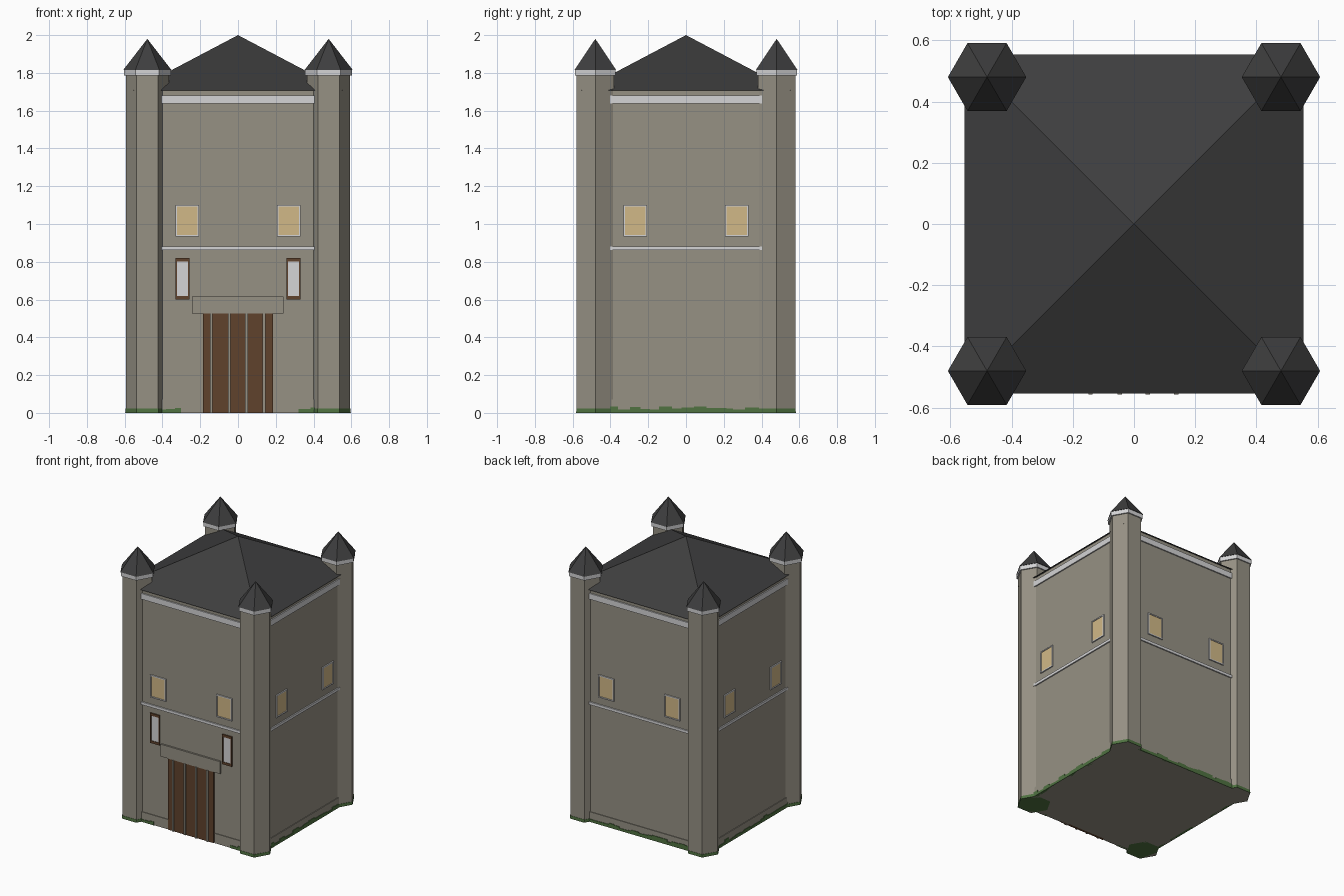
import bpy, bmesh, math, random
from mathutils import Matrix, Vector

if "Cube" in bpy.data.objects:
    bpy.data.objects.remove(bpy.data.objects["Cube"])

random.seed(4)


def material(name, r, g, b):
    m = bpy.data.materials.new(name)
    m.diffuse_color = (r, g, b, 1)
    m.use_nodes = True
    m.node_tree.nodes["Principled BSDF"].inputs["Base Color"].default_value = m.diffuse_color
    return m


STONE = material("stone", 0.305, 0.283, 0.231)
SLATE = material("dark slate", 0.048, 0.048, 0.049)
TRIM = material("pale trim", 0.66, 0.66, 0.67)
WOOD = material("brown wood", 0.115, 0.054, 0.025)
GLOW = material("warm window", 0.64, 0.485, 0.242)
MOSS = material("moss green", 0.08, 0.17, 0.053)

WALL = 0.54      # distance of each wall from the centre
TOWER = 0.48     # tower centre offset


def finish(name, bm, mat):
    bmesh.ops.recalc_face_normals(bm, faces=bm.faces)
    me = bpy.data.meshes.new(name)
    bm.to_mesh(me)
    bm.free()
    me.materials.append(mat)
    ob = bpy.data.objects.new(name, me)
    bpy.context.collection.objects.link(ob)
    return ob


def add_box(bm, lo, hi, turn=0):
    lo, hi = Vector(lo), Vector(hi)
    mat = (Matrix.Rotation(turn * math.pi / 2, 4, 'Z')
           @ Matrix.Translation((lo + hi) / 2)
           @ Matrix.Diagonal((*(hi - lo), 1)))
    bmesh.ops.create_cube(bm, size=1, matrix=mat)


def plates(name, rects, depth, mat, side=0):
    """Thin boxes (u0, u1, z0, z1) on one wall; side 0 is the front."""
    bm = bmesh.new()
    for u0, u1, z0, z1 in rects:
        add_box(bm, (u0, -WALL - depth, z0), (u1, -WALL + 0.01, z1), side)
    return finish(name, bm, mat)


def cone(name, x, y, r0, r1, z0, z1, sides, mat, spin=0):
    bm = bmesh.new()
    bmesh.ops.create_cone(
        bm, cap_ends=True, segments=sides, radius1=r0, radius2=r1, depth=z1 - z0,
        matrix=Matrix.Translation((x, y, (z0 + z1) / 2)) @ Matrix.Rotation(spin, 4, 'Z'))
    bmesh.ops.remove_doubles(bm, verts=bm.verts, dist=1e-5)
    return finish(name, bm, mat)


def hexagon(name, x, y, r0, r1, z0, z1, mat):
    # hexagon with corners pointing along x
    bm = bmesh.new()
    pts = [(math.cos(math.radians(60 * k)), math.sin(math.radians(60 * k))) for k in range(6)]
    low = [bm.verts.new((x + r0 * c, y + r0 * s, z0)) for c, s in pts]
    if r1:
        high = [bm.verts.new((x + r1 * c, y + r1 * s, z1)) for c, s in pts]
        bm.faces.new(high)
    else:
        high = [bm.verts.new((x, y, z1))] * 6
    bm.faces.new(low[::-1])
    for k in range(6):
        n = (k + 1) % 6
        ring = [low[k], low[n], high[n], high[k]]
        bm.faces.new(ring if r1 else ring[:3])
    return finish(name, bm, mat)


def frame_bars(u0, u1, z0, z1, w, h):
    return [(u0, u0 + w, z0, z1), (u1 - w, u1, z0, z1),
            (u0 + w, u1 - w, z0, z0 + h), (u0 + w, u1 - w, z1 - h, z1)]


# main body and pyramid roof
bm = bmesh.new()
add_box(bm, (-WALL, -WALL, 0), (WALL, WALL, 1.708))
finish("main_body", bm, STONE)

bm = bmesh.new()
e = 0.554
base = [bm.verts.new((sx * e, sy * e, 1.708)) for sx, sy in ((-1, -1), (1, -1), (1, 1), (-1, 1))]
apex = bm.verts.new((0, 0, 2.0))
bm.faces.new(base)
for k in range(4):
    bm.faces.new((base[k], base[(k + 1) % 4], apex))
finish("main_roof", bm, SLATE)

# corner towers
for sx in (-1, 1):
    for sy in (-1, 1):
        x, y = sx * TOWER, sy * TOWER
        tag = ("front" if sy < 0 else "back") + ("_left" if sx < 0 else "_right")
        hexagon(tag + "_tower", x, y, 0.114, 0.114, 0, 1.79, STONE)
        hexagon(tag + "_tower_trim", x, y, 0.124, 0.124, 1.785, 1.815, TRIM)
        hexagon(tag + "_tower_roof", x, y, 0.128, 0, 1.815, 1.98, SLATE)
        hexagon(tag + "_tower_moss", x, y, 0.117, 0.116, 0, 0.022, MOSS)

# details repeated on each wall
for side, tag in enumerate(("front", "right", "back", "left")):
    plates(tag + "_cornice", [(-0.42, 0.42, 1.638, 1.68)], 0.009, TRIM, side)
    plates(tag + "_belt_trim", [(-0.42, 0.42, 0.862, 0.882)], 0.009, TRIM, side)
    plinth = [(-0.42, -0.19, 0, 0.072), (0.19, 0.42, 0, 0.072)] if side == 0 else [(-0.42, 0.42, 0, 0.072)]
    plates(tag + "_plinth", plinth, 0.005, STONE, side)
    bars, panes = [], []
    for u0, u1 in ((-0.332, -0.206), (0.206, 0.332)):
        bars += frame_bars(u0, u1, 0.935, 1.1, 0.008, 0.008)
        panes.append((u0 + 0.008, u1 - 0.008, 0.943, 1.092))
    plates(tag + "_window_frames", bars, 0.009, TRIM, side)
    plates(tag + "_window_panes", panes, 0.004, GLOW, side)
    # ragged moss along the foot of the wall
    tufts, u = [], -0.42
    while u < 0.42:
        w = random.uniform(0.03, 0.07)
        if side or u < -0.31 or u > 0.28:
            tufts.append((u, min(u + w, 0.42), 0, random.uniform(0.016, 0.038)))
        u += w
    plates(tag + "_moss", tufts, 0.009, MOSS, side)

# front door with raised battens and a stone lintel
plates("door", [(-0.185, 0.185, 0, 0.525)], 0.009, WOOD)
plates("door_battens", [(c - 0.007, c + 0.007, 0, 0.525) for c in (-0.142, -0.047, 0.045, 0.138)], 0.017, STONE)
plates("door_lintel", [(-0.243, 0.24, 0.525, 0.615)], 0.013, STONE)

# tall narrow windows beside the door
bars, panes = [], []
for u0, u1 in ((-0.332, -0.256), (0.256, 0.332)):
    bars += frame_bars(u0, u1, 0.6, 0.82, 0.008, 0.018)
    panes.append((u0 + 0.008, u1 - 0.008, 0.618, 0.802))
plates("narrow_window_frames", bars, 0.009, WOOD)
plates("narrow_window_panes", panes, 0.005, TRIM)
